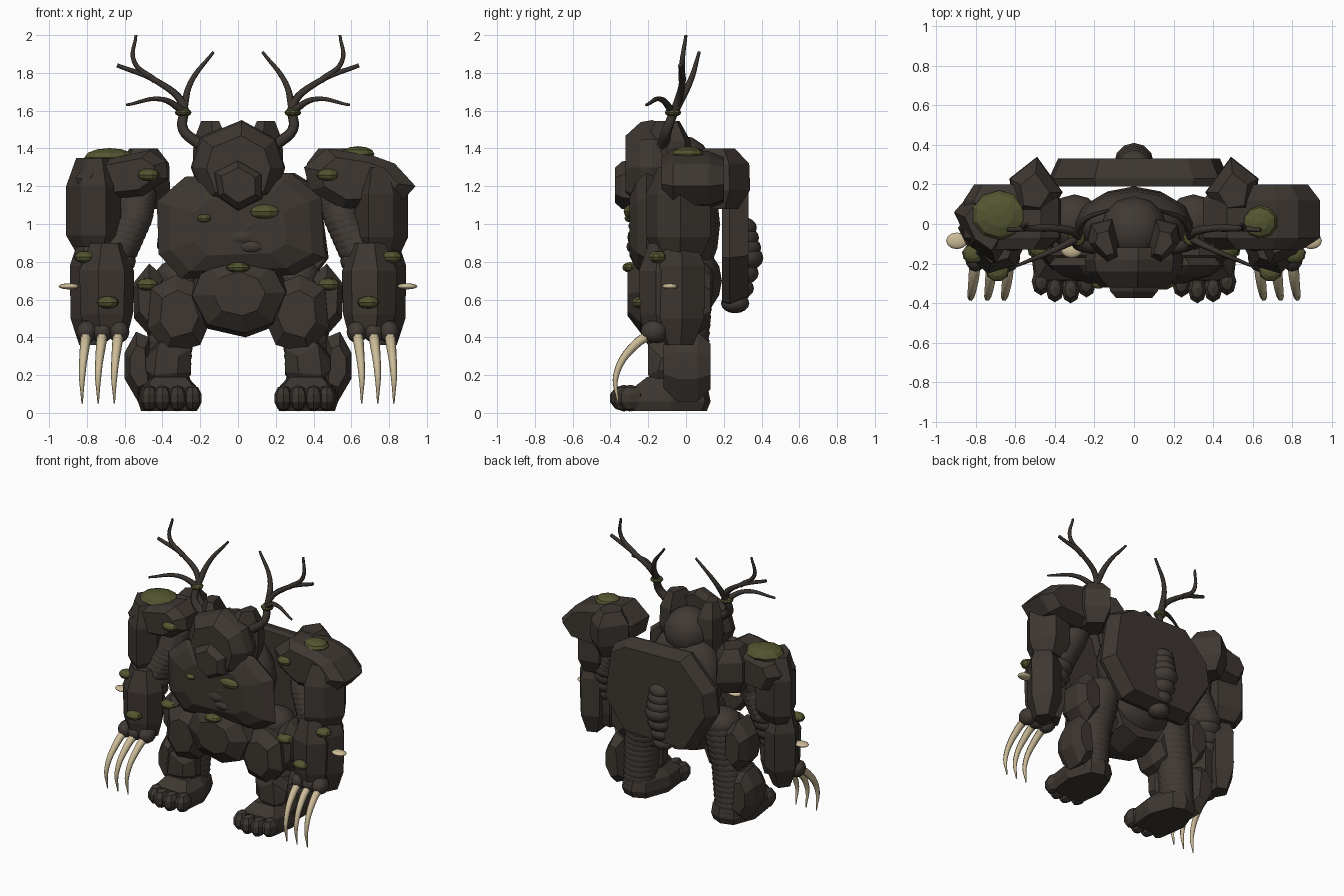
import bpy, bmesh, random
from mathutils import Vector, Matrix

if "Cube" in bpy.data.objects:
    bpy.data.objects.remove(bpy.data.objects["Cube"])


def material(name, r, g, b):
    mat = bpy.data.materials.new(name)
    mat.use_nodes = True
    mat.diffuse_color = (r, g, b, 1)
    bsdf = next(n for n in mat.node_tree.nodes if n.type == 'BSDF_PRINCIPLED')
    bsdf.inputs["Base Color"].default_value = (r, g, b, 1)
    bsdf.inputs["Roughness"].default_value = 0.9
    return mat


STONE = material("dark stone", .047, .038, .031)
FLESH = material("brown hide", .052, .042, .035)
ANTLER = material("antler brown", .042, .034, .028)
MOSS = material("moss green", .088, .092, .03)
BONE = material("claw bone", .6, .5, .31)


def finish(name, bm, mat, smooth=False):
    mesh = bpy.data.meshes.new(name)
    bmesh.ops.recalc_face_normals(bm, faces=bm.faces[:])
    for face in bm.faces:
        face.smooth = smooth
    bm.to_mesh(mesh)
    bm.free()
    mesh.materials.append(mat)
    bpy.context.collection.objects.link(bpy.data.objects.new(name, mesh))


def hull(name, points):
    """Faceted convex stone around a cloud of points."""
    bm = bmesh.new()
    for p in points:
        bm.verts.new(p)
    bmesh.ops.convex_hull(bm, input=bm.verts[:])
    loose = [v for v in bm.verts if not v.link_faces]
    bmesh.ops.delete(bm, geom=loose, context='VERTS')
    bmesh.ops.dissolve_limit(bm, angle_limit=.12, verts=bm.verts[:], edges=bm.edges[:])
    finish(name, bm, STONE)


def slab(name, outline, rings, s=1, upright=False):
    """Stone plate: an x-z outline repeated at several y depths and scales.
    An upright one takes an x-y outline repeated at several heights."""
    mid = sum((Vector(p) for p in outline), Vector((0, 0))) / len(outline)
    points = []
    for level, scale in rings:
        for p in outline:
            q = mid + (Vector(p) - mid) * scale
            points.append((s * q.x, q.y, level) if upright else (s * q.x, level, q.y))
    hull(name, points)


def rock(name, lo, hi, seed=1, s=1, cut=.32):
    """Chipped block filling the box lo..hi, with uneven cut corners."""
    rng = random.Random(seed)
    lo, hi = Vector(lo), Vector(hi)
    size = hi - lo
    points = []
    for corner in range(8):
        signs = [(corner >> k) & 1 for k in range(3)]
        for axis in range(3):
            p = Vector()
            for k in range(3):
                inset = cut * rng.uniform(.6, 1.4) if k != axis else 0
                t = 1 - inset if signs[k] else inset
                p[k] = lo[k] + size[k] * t
            p.x *= s
            points.append(p)
    hull(name, points)


def blobs(name, items, mat=FLESH, smooth=True, seg=12):
    """One mesh of several ellipsoids given as (centre, radii)."""
    bm = bmesh.new()
    for c, r in items:
        m = Matrix.Translation(c) @ Matrix.Diagonal((*r, 1))
        bmesh.ops.create_uvsphere(bm, u_segments=seg, v_segments=seg * 2 // 3, radius=1, matrix=m)
    finish(name, bm, mat, smooth)


def ribbed(name, path, radii, count, s=1):
    """Limb made of overlapping squashed rings along a path."""
    items = []
    for i in range(count):
        t = i / (count - 1) * (len(path) - 1)
        k = min(int(t), len(path) - 2)
        c = Vector(path[k]).lerp(Vector(path[k + 1]), t - k)
        r = radii[k] + (radii[k + 1] - radii[k]) * (t - k)
        c.x *= s
        items.append((c, (r, r, r * .7)))
    blobs(name, items)


def tube(name, path, r, mat, s=1, tip=.1, power=1):
    """Tapering curved horn; a higher power keeps it thick for longer."""
    curve = bpy.data.curves.new(name, 'CURVE')
    curve.dimensions = '3D'
    curve.bevel_depth = r
    curve.bevel_resolution = 1
    curve.resolution_u = 6
    curve.use_fill_caps = True
    spline = curve.splines.new('BEZIER')
    spline.bezier_points.add(len(path) - 1)
    for i, (pt, p) in enumerate(zip(spline.bezier_points, path)):
        pt.co = (s * p[0], p[1], p[2])
        pt.handle_left_type = pt.handle_right_type = 'AUTO'
        pt.radius = 1 + (tip - 1) * (i / (len(path) - 1)) ** power
    obj = bpy.data.objects.new(name, curve)
    bpy.context.collection.objects.link(obj)
    bpy.context.view_layer.update()
    mesh = bpy.data.meshes.new_from_object(obj.evaluated_get(bpy.context.evaluated_depsgraph_get()))
    bpy.data.objects.remove(obj)
    mesh.materials.clear()
    mesh.materials.append(mat)
    mesh.shade_smooth()
    bpy.context.collection.objects.link(bpy.data.objects.new(name, mesh))


# Torso
blobs("torso_core", [((0, 0, 1), (.3, .18, .33)), ((0, 0, .7), (.27, .19, .2))])
slab("chest_plate", [(-.28, 1.25), (.28, 1.27), (.44, 1.14), (.46, .82), (.3, .73), (-.3, .71), (-.42, .84), (-.43, 1.12)],
     [(-.3, .55), (-.26, .85), (-.21, 1), (-.17, .93)])
slab("belly_plate", [(-.2, .8), (0, .87), (.2, .79), (.28, .64), (.2, .46), (.04, .4), (-.18, .45), (-.27, .62)],
     [(-.31, .5), (-.24, .9), (-.1, 1), (.08, .8)])
blobs("chest_muscles", [((.02, -.27, .93), (.09, .04, .05)), ((.07, -.27, .88), (.08, .045, .04)), ((.06, -.27, .99), (.05, .035, .03))])
slab("back_plate", [(-.2, 1.28), (.3, 1.27), (.43, 1.19), (.48, .82), (.3, .58), (-.24, .57), (-.43, .88), (-.41, 1.06)],
     [(.19, .97), (.23, 1), (.33, .9)])
ribbed("spine", [(0, .29, .98), (0, .31, .82), (0, .26, .58)], [.085, .1, .075], 7)
blobs("side_bone", [((-.315, -.13, .88), (.055, .042, .02))], BONE)

# Head
blobs("skull", [((0, -.03, 1.3), (.17, .17, .17))])
slab("face_plate", [(-.2, 1.46), (.02, 1.55), (.2, 1.45), (.25, 1.3), (.2, 1.12), (.03, 1.04), (-.18, 1.11), (-.25, 1.3)],
     [(-.32, .68), (-.24, .96), (-.18, 1), (-.12, .93)])
slab("snout", [(-.12, 1.27), (0, 1.33), (.12, 1.26), (.12, 1.14), (0, 1.08), (-.1, 1.15)],
     [(-.375, .75), (-.34, 1), (-.26, 1.15)])

# Shoulders and upper arms differ on each side
DEPTH = [(-.13, .7), (-.07, 1), (.12, 1), (.2, .8)]
slab("left_shoulder_rock", [(.35, 1.3), (.47, 1.4), (.72, 1.36), (.83, 1.32), (.94, 1.2), (.85, 1.1), (.55, 1.08), (.38, 1.18)], DEPTH)
slab("right_shoulder_rock", [(-.86, 1.24), (-.81, 1.32), (-.47, 1.39), (-.38, 1.33), (-.37, 1.24), (-.5, 1.15), (-.8, 1.12)], DEPTH)
slab("left_arm_plate", [(.9, -.03), (.82, -.15), (.69, -.21), (.62, -.06), (.65, .1), (.8, .13)],
     [(.83, .7), (.93, 1), (1.16, 1), (1.3, .65)], 1, True)
slab("right_arm_plate", [(.91, .06), (.83, -.11), (.7, -.2), (.62, -.07), (.65, .11), (.83, .15)],
     [(.86, .7), (.94, 1), (1.2, 1), (1.35, .65)], -1, True)

for s, side in ((1, "left"), (-1, "right")):
    # Side of the head
    slab(side + "_crown", [(.05, -.2), (.13, -.22), (.24, -.1), (.22, 0), (.11, .03)],
         [(1.17, .75), (1.3, 1), (1.44, .95), (1.545, .5)], s, True)

    # Shoulder blade, a block turned toward the back plate
    slab(side + "_shoulder_blade", [(.36, .16), (.49, .34), (.63, .23), (.6, .04), (.45, .02)],
         [(1.08, .65), (1.18, 1), (1.32, .97), (1.4, .55)], s, True)

    # Arm
    ribbed(side + "_arm", [(.53, .04, 1.15), (.55, 0, 1.03), (.65, -.03, .85), (.71, -.12, .45)],
           [.1, .1, .12, .09], 18, s)
    slab(side + "_forearm_front", [(.55, -.1), (.6, -.21), (.74, -.25), (.84, -.16), (.81, 0), (.62, .02)],
         [(.41, .75), (.52, .95), (.75, 1), (.9, .6)], s, True)
    slab(side + "_forearm_outer", [(.89, -.02), (.83, -.14), (.7, -.17), (.68, .05), (.8, .1)],
         [(.36, .55), (.5, .97), (.78, 1), (.88, .7)], s, True)
    blobs(side + "_knuckles", [((s * x, -.17, .43), (.055, .07, .06)) for x in (.63, .72, .8)])
    for i, x in enumerate((.63, .715, .8)):
        tube(f"{side}_claw_{i}", [(x, -.14, .44), (x + .01, -.27, .36), (x + .025, -.37, .2), (x + .025, -.36, .05)],
             .031, BONE, s, .12, 1.7)
    blobs(side + "_spur", [((s * .895, -.085, .67), (.055, .042, .016))], BONE)

    # Leg
    ribbed(side + "_leg", [(.3, .01, .72), (.36, 0, .4), (.38, 0, .1)], [.14, .125, .12], 16, s)
    slab(side + "_thigh_plate", [(.2, .68), (.33, .73), (.46, .66), (.48, .45), (.38, .31), (.2, .36), (.14, .5)],
         [(-.23, .6), (-.16, 1), (-.04, .95), (.06, .7)], s)
    rock(side + "_shin_plate", (.25, -.2, .12), (.49, 0, .42), 16, s)
    slab(side + "_calf_plate", [(.47, .4), (.54, .43), (.6, .32), (.6, .18), (.53, .06), (.44, .1)],
         [(-.12, .6), (-.05, 1), (.06, 1), (.13, .65)], s)
    slab(side + "_hip_rock", [(.39, .72), (.47, .79), (.56, .68), (.55, .5), (.47, .41), (.38, .5)],
         [(-.13, .65), (-.06, 1), (.06, 1), (.13, .65)], s)
    slab(side + "_foot", [(.22, -.3), (.2, -.1), (.27, .09), (.36, .13), (.46, .1), (.53, -.08), (.5, -.3)],
         [(.01, .9), (.06, 1), (.13, .93), (.19, .6)], s, True)
    blobs(side + "_toes", [((s * x, y, .078), (.05, .075, .07))
                           for x, y in ((.24, -.3), (.32, -.33), (.4, -.325), (.47, -.29))], STONE, False, 8)

    # Antler
    tube(side + "_antler_beam", [(.2, -.12, 1.42), (.29, -.1, 1.5), (.29, -.05, 1.63), (.42, -.02, 1.75), (.64, -.03, 1.84)],
         .034, ANTLER, s, .35)
    tube(side + "_antler_inner", [(.29, -.06, 1.6), (.25, .02, 1.75), (.13, .07, 1.91)], .024, ANTLER, s, .35)
    tube(side + "_antler_upper", [(.44, -.02, 1.76), (.55, -.02, 1.86), (.54, 0, 2)], .02, ANTLER, s, .4)
    tube(side + "_antler_lower", [(.28, -.07, 1.59), (.4, -.13, 1.66), (.59, -.21, 1.63)], .022, ANTLER, s, .35)

    # Moss shared by both sides
    spots = [(.475, -.12, 1.26), (.81, -.15, .825), (.69, -.24, .585), (.48, -.13, .68)]
    blobs(side + "_moss_tufts", [((s * x, y, z), (.06, .05, .033)) for x, y, z in spots], MOSS, False, 9)
    blobs(side + "_antler_moss", [((s * .29, -.07, 1.59), (.045, .045, .023))], MOSS, False, 9)

# Larger moss patches
blobs("shoulder_moss", [((-.68, .045, 1.352), (.14, .125, .05)), ((.635, .01, 1.37), (.092, .085, .042))], MOSS, False, 10)
blobs("body_moss", [((.14, -.283, 1.065), (.085, .05, .04)), ((0, -.295, .77), (.065, .045, .028)),
                    ((-.18, -.293, 1.03), (.04, .035, .022))], MOSS, False, 9)
